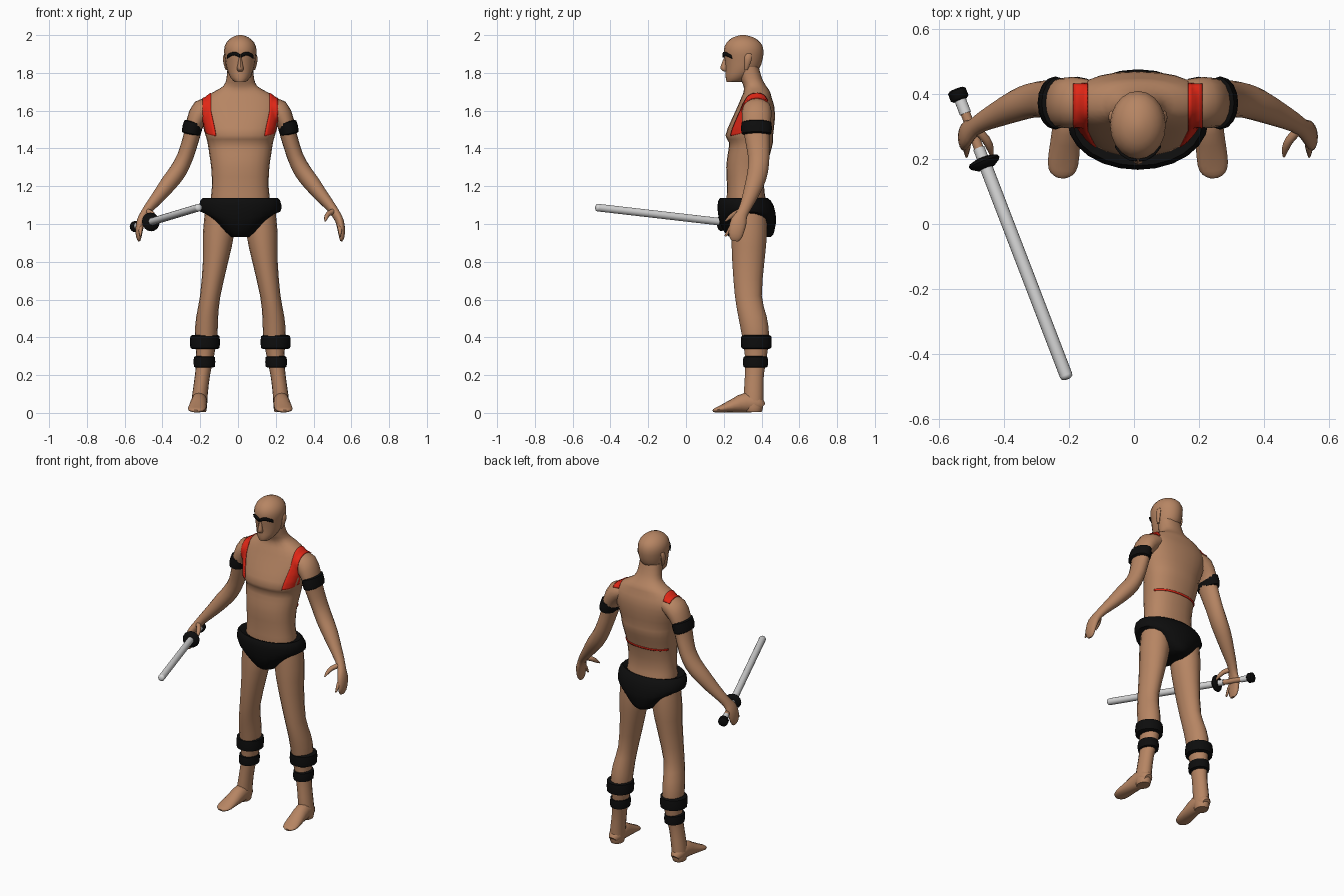
import bpy, bmesh, math
from mathutils import Vector
from mathutils.bvhtree import BVHTree

if "Cube" in bpy.data.objects:
    bpy.data.objects.remove(bpy.data.objects["Cube"])

MID = 0.012          # body centre line
SIDES = (("left", 1), ("right", -1))


def material(name, rgb):
    m = bpy.data.materials.new(name)
    m.use_nodes = True
    m.diffuse_color = (*rgb, 1)
    m.node_tree.nodes["Principled BSDF"].inputs["Base Color"].default_value = (*rgb, 1)
    return m


SKIN = material("tan_skin", (0.47, 0.235, 0.125))
BLACK = material("black_cloth", (0.004, 0.004, 0.004))
RED = material("red_paint", (0.75, 0.02, 0.008))
STEEL = material("pale_steel", (0.68, 0.68, 0.68))


def finish(name, bm, mat, angle=50):
    """Turn a bmesh into a smooth shaded object."""
    bmesh.ops.recalc_face_normals(bm, faces=bm.faces)
    me = bpy.data.meshes.new(name)
    bm.to_mesh(me)
    bm.free()
    me.materials.append(mat)
    ob = bpy.data.objects.new(name, me)
    bpy.context.collection.objects.link(ob)
    bpy.ops.object.select_all(action='DESELECT')
    ob.select_set(True)
    bpy.context.view_layer.objects.active = ob
    bpy.ops.object.shade_smooth_by_angle(angle=math.radians(angle))
    return ob


def skin(name, rings, mat):
    """Bridge closed rings of points and cap both ends."""
    bm = bmesh.new()
    vs = [[bm.verts.new(p) for p in ring] for ring in rings]
    n = len(vs[0])
    for a, b in zip(vs, vs[1:]):
        for i in range(n):
            j = (i + 1) % n
            bm.faces.new((a[i], a[j], b[j], b[i]))
    bm.faces.new(vs[0])
    bm.faces.new(vs[-1])
    return finish(name, bm, mat)


def smooth_rows(rows, steps):
    """Catmull-Rom interpolation of parameter rows."""
    out = []
    for i in range(len(rows) - 1):
        a, b, c, d = (rows[max(0, min(k, len(rows) - 1))] for k in range(i - 1, i + 3))
        for k in range(steps):
            t = k / steps
            out.append([q + 0.5 * t * (r - p + t * (2*p - 5*q + 4*r - s + t * (3*(q - r) + s - p)))
                        for p, q, r, s in zip(a, b, c, d)])
    return out + [list(rows[-1])]


def loft(name, rows, mat, side=1, tilt=False, sides=16, steps=2, power=2.0):
    """Rows are x, y, z, half width, half depth; tilt turns rings along the path."""
    rows = smooth_rows(rows, steps)
    rings = []
    for i, (x, y, z, rx, ry) in enumerate(rows):
        u, v = Vector((1, 0, 0)), Vector((0, 1, 0))
        if tilt:
            t = Vector(rows[min(i + 1, len(rows) - 1)][:3]) - Vector(rows[max(i - 1, 0)][:3])
            t.normalize()
            u = (u - t * u.dot(t)).normalized()
            v = t.cross(u)
        ring = []
        for k in range(sides):
            a = math.tau * k / sides
            c, s = math.cos(a), math.sin(a)
            c = math.copysign(abs(c) ** (2 / power), c)
            s = math.copysign(abs(s) ** (2 / power), s)
            p = Vector((x, y, z)) + u * rx * c + v * ry * s
            ring.append((MID + side * p.x, p.y, p.z))
        rings.append(ring)
    return skin(name, rings, mat)


def band(name, x, y, z, rx, ry, h, side, lean=0.0):
    """Padded cuff around a limb."""
    rows = [(x + lean * t * h, y, z - t * h, rx - e, ry - e)
            for t, e in ((-.5, .015), (-.42, .003), (0, 0), (.42, .003), (.5, .015))]
    loft(name, rows, BLACK, side, tilt=lean > 0, steps=1)


def plate(name, grid, targets, mat, lift, thick):
    """Project a grid of rays on the body and make a thin plate."""
    trees = []
    for ob in targets:
        trees.append(BVHTree.FromPolygons([v.co for v in ob.data.vertices],
                                          [p.vertices for p in ob.data.polygons]))
    bm = bmesh.new()
    rows = []
    for line in grid:
        row = []
        for start, end in line:
            start, end = Vector(start), Vector(end)
            d = (end - start).normalized()
            hits = [h for h in (t.ray_cast(start, d) for t in trees) if h[0]]
            best = min(hits, key=lambda h: h[3])[0] if hits else end
            row.append(bm.verts.new(best - d * lift))
        rows.append(row)
    for a, b in zip(rows, rows[1:]):
        for i in range(len(a) - 1):
            bm.faces.new((a[i], a[i + 1], b[i + 1], b[i]))
    ob = finish(name, bm, mat)
    mod = ob.modifiers.new("thickness", 'SOLIDIFY')
    mod.thickness, mod.offset = thick, 0


# Torso and neck
torso = loft("torso", [
    (0, .33, 1.05, .16, .11), (0, .32, 1.12, .158, .105), (0, .315, 1.2, .15, .098),
    (0, .32, 1.3, .154, .107), (0, .333, 1.37, .164, .112), (0, .344, 1.43, .173, .116),
    (0, .335, 1.47, .184, .126), (0, .355, 1.55, .205, .115), (0, .37, 1.62, .212, .098),
    (0, .373, 1.67, .185, .08), (0, .375, 1.7, .14, .07), (0, .365, 1.73, .09, .06),
    (0, .345, 1.77, .073, .058), (0, .33, 1.83, .068, .055)], SKIN, sides=24, power=2.3)

# Head, nose, ears
head = loft("head", [
    (0, .255, 1.752, .03, .04), (0, .27, 1.775, .052, .06), (0, .298, 1.82, .071, .088),
    (0, .305, 1.87, .08, .1), (0, .305, 1.92, .086, .105), (0, .305, 1.96, .074, .09),
    (0, .303, 1.988, .044, .054), (0, .302, 2.0, .01, .012)], SKIN, sides=20)
loft("nose", [(0, .215, 1.885, .008, .012), (0, .207, 1.85, .012, .018),
              (0, .202, 1.822, .018, .02), (0, .212, 1.808, .012, .012)], SKIN, sides=8)
for label, s in SIDES:
    loft(label + "_ear", [(.072, .318, 1.815, .006, .008), (.08, .325, 1.85, .009, .016),
                          (.082, .33, 1.885, .009, .02), (.076, .33, 1.905, .005, .012)],
         SKIN, s, sides=8)

# Limbs, cuffs and feet
arms = []
for label, s in SIDES:
    arms.append(loft(label + "_arm", [
        (.15, .375, 1.62, .05, .07), (.2, .375, 1.6, .062, .078), (.238, .373, 1.54, .048, .076),
        (.256, .375, 1.47, .044, .066), (.29, .385, 1.36, .043, .057), (.33, .38, 1.28, .046, .054),
        (.375, .365, 1.22, .045, .05), (.43, .34, 1.15, .036, .041), (.48, .315, 1.09, .027, .032),
        (.508, .295, 1.05, .023, .031), (.526, .28, 1.015, .022, .042),
        (.535, .268, .97, .02, .042), (.537, .262, .93, .014, .034),
        (.535, .26, .91, .006, .018)], SKIN, s, tilt=True))
    loft(label + "_thumb", [(.5, .295, 1.07, .014, .016), (.468, .26, 1.055, .014, .014),
                            (.455, .232, 1.035, .011, .011), (.45, .208, 1.015, .004, .004)],
         SKIN, s, tilt=True, sides=8)
    loft(label + "_forefinger", [(.526, .27, 1.01, .013, .014), (.528, .235, .975, .012, .012),
                                 (.528, .208, .935, .004, .005)], SKIN, s, tilt=True, sides=8)
    band(label + "_arm_cuff", .254, .373, 1.508, .053, .082, .07, s, lean=.22)
    loft(label + "_leg", [
        (.11, .335, 1.08, .075, .09), (.115, .335, .95, .083, .094), (.131, .33, .8, .067, .085),
        (.159, .33, .62, .054, .071), (.175, .352, .51, .058, .075), (.181, .368, .41, .06, .072),
        (.186, .37, .3, .047, .058), (.2, .362, .2, .04, .05), (.213, .358, .1, .041, .052),
        (.218, .358, .03, .042, .05), (.218, .358, .004, .036, .042)], SKIN, s)
    loft(label + "_foot", [
        (.218, .402, .03, .025, .025), (.218, .38, .045, .04, .042), (.218, .32, .055, .043, .053),
        (.224, .25, .038, .046, .036), (.231, .185, .021, .047, .019),
        (.234, .155, .014, .035, .012), (.235, .143, .01, .015, .006)], SKIN, s, tilt=True)
    band(label + "_knee_cuff", .187, .372, .375, .08, .082, .075, s)
    band(label + "_ankle_cuff", .19, .368, .27, .058, .067, .062, s)

# Briefs with high leg openings
briefs = []
for y, z, rx, ry, lift in smooth_rows([
        (.312, 1.12, .15, .1, 0), (.306, 1.138, .198, .126, 0), (.315, 1.1, .217, .148, .003),
        (.325, 1.03, .212, .152, .035), (.33, .985, .18, .142, .07),
        (.337, .945, .11, .125, .03), (.34, .93, .055, .105, 0)], 2):
    ring = []
    for k in range(24):
        a = math.tau * k / 24
        c = math.cos(a)
        ring.append((MID + rx * c, y + ry * math.sin(a), z + lift * c * c))
    briefs.append(ring)
skin("briefs", briefs, BLACK)

# Brows, shoulder stripes and back stripe
for label, s in SIDES:
    grid = []
    for i in range(9):
        t = i / 8
        x, z = MID + s * (.003 + .064 * t), 1.89 + .014 * math.sin(math.pi * t) - .004 * t
        grid.append([((x, -.1, z + w), (x, .3, z + w)) for w in (-.009, 0, .009)])
    plate(label + "_brow", grid, [head], BLACK, .005, .009)
    grid = []
    for i in range(33):
        t = i / 32
        a = math.radians(194 - 125 * t)
        x, half = .158 + .019 * min(1, t * 2), .03 - .008 * min(1, t * 2)
        line = []
        for w in (-1, -.5, 0, .5, 1):
            px = MID + s * (x + half * w)
            line.append(((px, .375 + .5 * math.cos(a), 1.5 + .5 * math.sin(a)), (px, .375, 1.5)))
        grid.append(line)
    plate(label + "_shoulder_stripe", grid, [torso] + arms, RED, .002, .005)
grid = []
for i in range(25):
    a = math.radians(15 + 150 * i / 24)
    x, y = math.cos(a), math.sin(a)
    grid.append([((MID + x, .33 + y, z), (MID, .33, z)) for z in (1.315, 1.325)])
plate("back_stripe", grid, [torso], RED, .002, .005)

# Sword held in the right hand
START, TIP = Vector((-.548, .415, .985)), Vector((-.205, -.478, 1.088))
AXIS = (TIP - START).normalized()
ACROSS = AXIS.cross(Vector((0, 0, 1))).normalized()
UPWARD = ACROSS.cross(AXIS)


def rod(name, profile, mat):
    """Round part along the sword; profile is distance, radius."""
    turns = [math.tau * k / 16 for k in range(16)]
    skin(name, [[START + AXIS * d + (ACROSS * math.cos(a) + UPWARD * math.sin(a)) * r
                 for a in turns] for d, r in profile], mat)


rod("pommel", [(0, .022), (.005, .029), (.03, .029), (.036, .022)], BLACK)
rod("grip_collar", [(.034, .018), (.08, .018)], STEEL)
rod("grip", [(.078, .015), (.2, .015)], SKIN)
rod("guard_collar", [(.195, .018), (.24, .018)], STEEL)
rod("guard", [(.228, .025), (.234, .046), (.242, .05), (.25, .046), (.262, .027)], BLACK)
rod("blade", [(.25, .02), (.95, .02), (.957, .018), (.962, .01)], STEEL)
